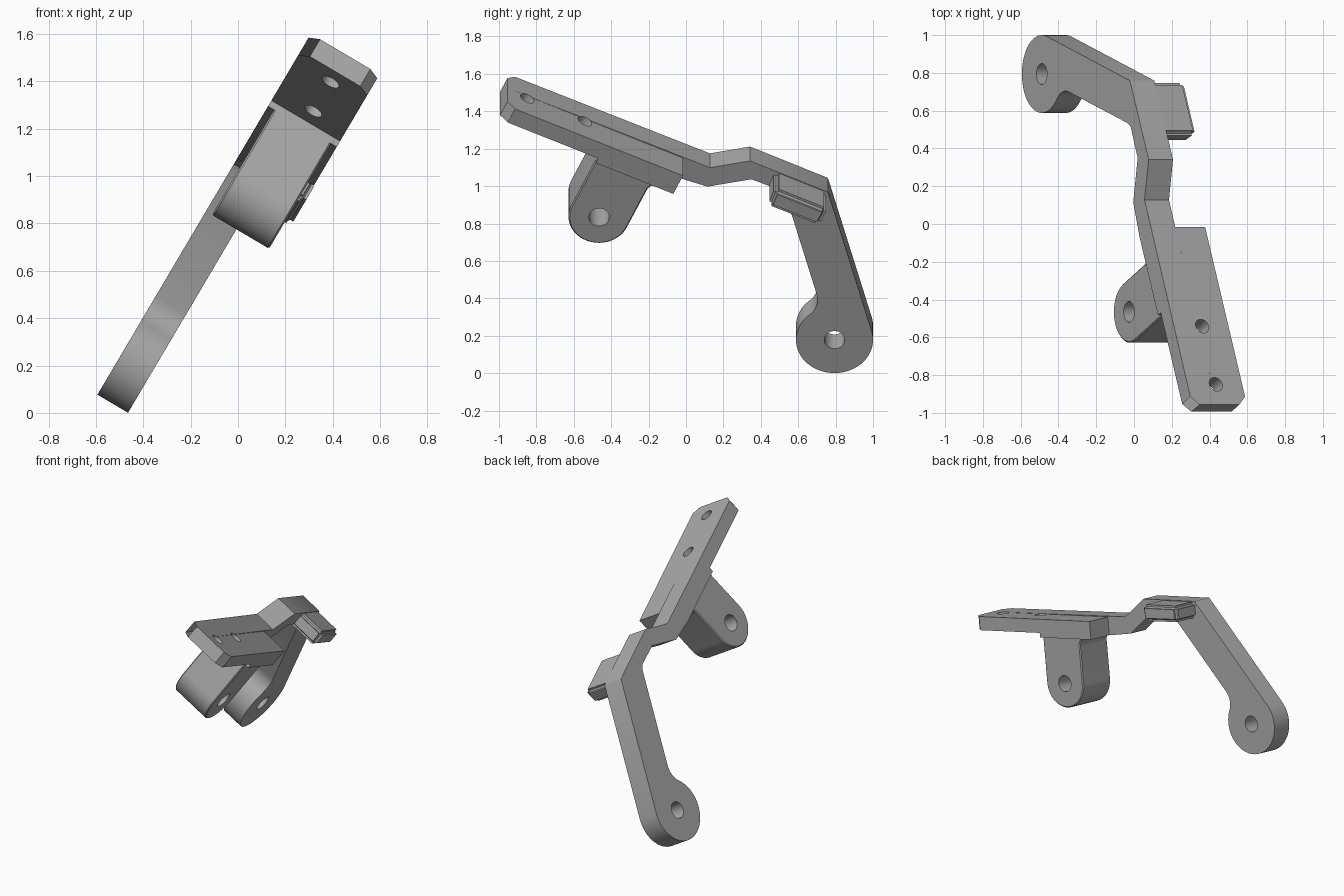
import bpy, bmesh, math
from mathutils import Matrix, Vector

if "Cube" in bpy.data.objects:
    bpy.data.objects.remove(bpy.data.objects["Cube"])

TILT = math.radians(30.6)          # whole bracket leans about the y axis
W0, W_ARM, W1 = -0.55, -0.40, -0.213   # outer side, arm side, plate side

grey = bpy.data.materials.new("satin grey")
grey.use_nodes = True
grey.diffuse_color = (0.4, 0.4, 0.4, 1)
grey.node_tree.nodes["Principled BSDF"].inputs["Base Color"].default_value = (0.4, 0.4, 0.4, 1)


def arc(cx, cy, r, start, end, n):
    angles = [math.radians(start + (end - start) * i / n) for i in range(n + 1)]
    return [(cx + r * math.cos(t), cy + r * math.sin(t)) for t in angles]


def framed(points, origin, a, b):
    """Map points from a local 2D frame into the side profile."""
    return [(origin[0] + p * a[0] + q * b[0], origin[1] + p * a[1] + q * b[1]) for p, q in points]


def extrude(name, profile, w0, w1, bevel=0, segments=1):
    """Solid made from a side profile, extruded across the width."""
    bm = bmesh.new()
    face = bm.faces.new([bm.verts.new((w0, y, v)) for y, v in profile])
    top = bmesh.ops.extrude_face_region(bm, geom=[face])["geom"]
    bmesh.ops.translate(bm, vec=(w1 - w0, 0, 0), verts=[g for g in top if isinstance(g, bmesh.types.BMVert)])
    bmesh.ops.recalc_face_normals(bm, faces=bm.faces)
    if bevel:
        sharp = [e for e in bm.edges if e.calc_face_angle(0) > math.radians(40)]
        bmesh.ops.bevel(bm, geom=sharp, offset=bevel, segments=segments, affect='EDGES', clamp_overlap=True)
    mesh = bpy.data.meshes.new(name)
    bm.to_mesh(mesh)
    bm.free()
    mesh.materials.append(grey)
    obj = bpy.data.objects.new(name, mesh)
    bpy.context.collection.objects.link(obj)
    return obj


def combine(target, other, operation):
    """Apply a boolean and discard the helper."""
    mod = target.modifiers.new("join", 'BOOLEAN')
    mod.object, mod.operation, mod.solver = other, operation, 'EXACT'
    bpy.context.view_layer.objects.active = target
    bpy.ops.object.modifier_apply(modifier=mod.name)
    bpy.data.objects.remove(other)


def drill(target, centre, radius, axis):
    bpy.ops.mesh.primitive_cylinder_add(vertices=32, radius=radius, depth=0.5)
    cutter = bpy.context.object
    cutter.hide_render = True
    cutter.data.materials.append(grey)
    turn = Vector((0, 0, 1)).rotation_difference(Vector(axis)).to_matrix().to_4x4()
    cutter.data.transform(Matrix.Translation(centre) @ turn)
    combine(target, cutter, 'DIFFERENCE')


# Frame of the sloping plate: forward and up, from its rear top corner
ORIGIN, FWD, UP = (-0.016, 1.10), (-0.908, 0.42), (0.42, 0.908)
LENGTH, THIN, THICK, STEP = 1.034, -0.093, -0.124, 0.456
plate_under = [(LENGTH, 0), (LENGTH, THIN), (STEP, THIN), (STEP, THICK), (0, THICK)]

# Frame of the leg: across and along, from its eye centre
EYE, ACROSS, ALONG, EYE_R = (0.794, -0.03), (0.965, 0.261), (-0.261, 0.965), 0.206
leg = arc(-0.138, 0.295, 0.12, 0, -65, 8) + arc(0, 0, EYE_R, 115, 360, 40)

# Arm: one continuous chamfered strip from plate to eye
arm_profile = (framed(plate_under, ORIGIN, FWD, UP)
               + [(0.115, 0.922), (0.35, 0.968), (0.515, 0.895), (0.535, 0.86)]
               + framed(leg, EYE, ACROSS, ALONG)
               + [(0.759, 0.888), (0.342, 1.082), (0.128, 1.04)])
bracket = extrude("bracket", arm_profile, W0, W_ARM, 0.016)

# Mounting plate with thicker rear pad
plate = extrude("mounting_plate", framed(plate_under + [(0, 0)], ORIGIN, FWD, UP), -0.5, W1)

# Lug under the plate, with a rounded end and a fillet at its root
lug_profile = [(STEP, -0.11)] + arc(0.293, -0.4365, 0.163, 0, -180, 28)
lug_profile += arc(0.075, -0.179, 0.055, 0, 90, 6) + [(0.075, -0.11)]
lug = extrude("lug", framed(lug_profile, ORIGIN, FWD, UP), -0.52, -0.24, 0.01)

# Side tab at the bend of the arm
tab = extrude("side_tab", [(0.476, 1.015), (0.757, 0.885), (0.71, 0.785), (0.438, 0.91)],
              -0.46, -0.21, 0.022, 3)

for part in (plate, lug, tab):
    combine(bracket, part, 'UNION')

# Clipped corners at the front of the plate
bm = bmesh.new()
bm.from_mesh(bracket.data)
for w, side in ((W0, -1), (W1, 1)):
    y, v = framed([(LENGTH - 0.045, 0)], ORIGIN, FWD, UP)[0]
    normal = Vector((side, FWD[0], FWD[1])).normalized()
    cut = bmesh.ops.bisect_plane(bm, geom=bm.verts[:] + bm.edges[:] + bm.faces[:],
                                 plane_co=(w, y, v), plane_no=normal, clear_outer=True)
    rim = [g for g in cut["geom_cut"] if isinstance(g, bmesh.types.BMEdge)]
    bmesh.ops.holes_fill(bm, edges=rim, sides=0)
bmesh.ops.recalc_face_normals(bm, faces=bm.faces)
bm.to_mesh(bracket.data)
bm.free()

# Pivot holes through eye and lug, screw holes through the plate
lug_centre = framed([(0.293, -0.4365)], ORIGIN, FWD, UP)[0]
for centre in (EYE, lug_centre):
    drill(bracket, (-0.42, *centre), 0.055, (1, 0, 0))
for a in (0.578, 0.917):
    spot = framed([(a, 0)], ORIGIN, FWD, UP)[0]
    drill(bracket, (-0.375, *spot), 0.04, (0, *UP))

# Lean the finished bracket and smooth its round surfaces
bracket.data.transform(Matrix.Rotation(TILT, 4, 'Y'))
bpy.ops.object.select_all(action='DESELECT')
bracket.select_set(True)
bpy.context.view_layer.objects.active = bracket
bpy.ops.object.shade_smooth_by_angle(angle=math.radians(25))
